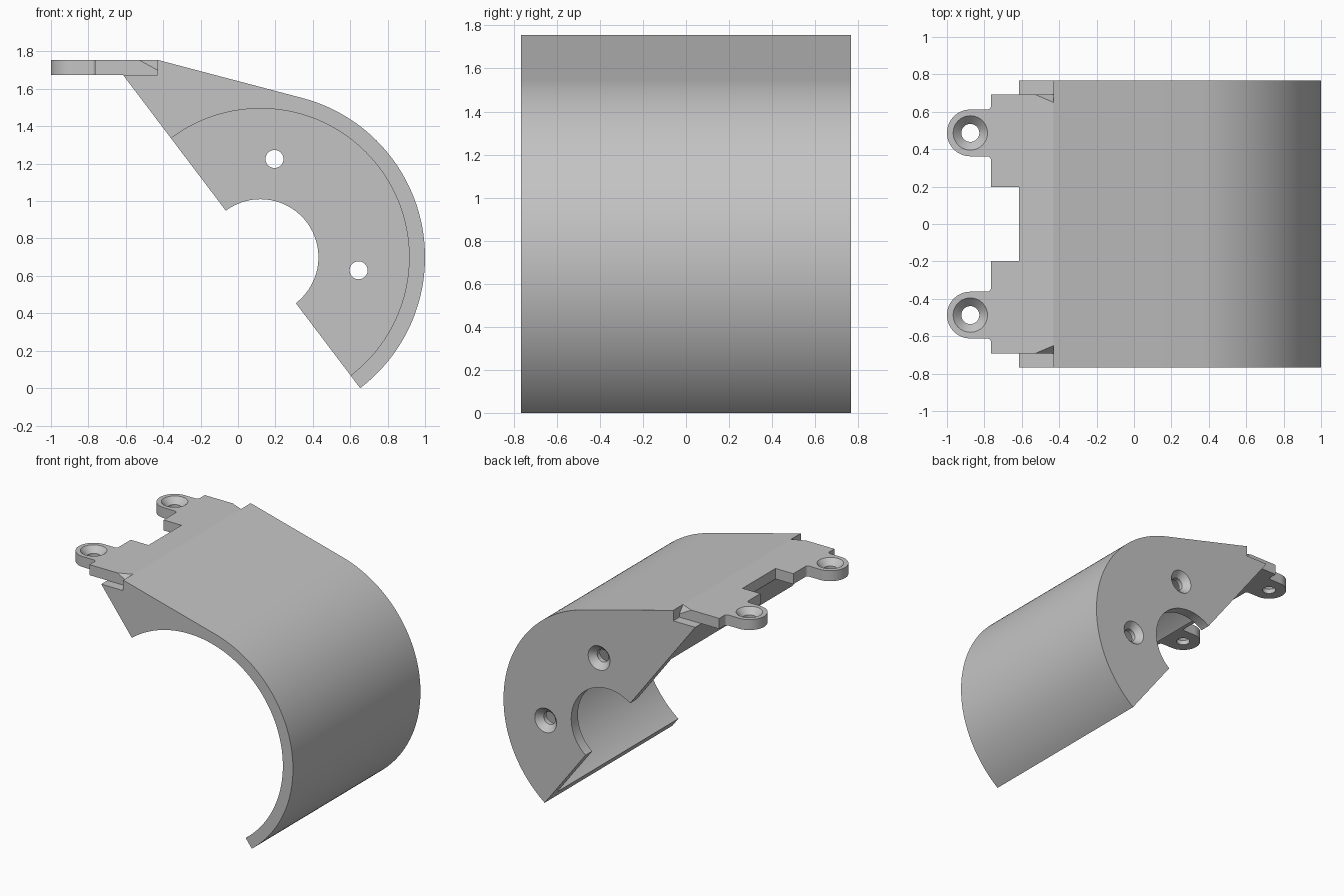
import bpy, bmesh, math
from mathutils import Matrix, Vector

cube = bpy.data.objects.get("Cube")
if cube:
    bpy.data.objects.remove(cube, do_unlink=True)

grey = bpy.data.materials.new("plain grey")
grey.use_nodes = True
grey.diffuse_color = (0.55, 0.55, 0.55, 1)
grey.node_tree.nodes["Principled BSDF"].inputs["Base Color"].default_value = (0.55, 0.55, 0.55, 1)

CX, CZ = 0.12, 0.70          # axis of the curved shell
R_OUT, R_IN, R_BORE = 0.88, 0.795, 0.31
HALF, WALL = 0.767, 0.08     # half length, end wall thickness
Z0, Z1 = 1.675, 1.755        # flange bottom and top


def arc(cx, cy, r, a0, a1, n):
    """Points along an arc, angles in degrees."""
    return [(cx + r * math.cos(math.radians(a0 + (a1 - a0) * i / n)),
             cy + r * math.sin(math.radians(a0 + (a1 - a0) * i / n))) for i in range(n + 1)]


def finish(name, bm):
    bmesh.ops.recalc_face_normals(bm, faces=bm.faces)
    mesh = bpy.data.meshes.new(name)
    bm.to_mesh(mesh)
    bm.free()
    mesh.materials.append(grey)
    obj = bpy.data.objects.new(name, mesh)
    bpy.context.collection.objects.link(obj)
    return obj


def prism(points, place, sweep):
    """Extrude a closed outline; place maps 2D points into space."""
    bm = bmesh.new()
    face = bm.faces.new([bm.verts.new(place(a, b)) for a, b in points])
    ext = bmesh.ops.extrude_face_region(bm, geom=[face])
    bmesh.ops.translate(bm, vec=sweep, verts=[v for v in ext["geom"] if isinstance(v, bmesh.types.BMVert)])
    return bm


def revolved(name, rings, matrix, n=40):
    """Solid of revolution from (radius, height) rings."""
    bm = bmesh.new()
    loops = [[bm.verts.new((x, y, h)) for x, y in arc(0, 0, r, 0, 360, n)[:-1]] for r, h in rings]
    for lo, hi in zip(loops, loops[1:]):
        for i in range(n):
            j = (i + 1) % n
            bm.faces.new((lo[i], lo[j], hi[j], hi[i]))
    bm.faces.new(loops[0][::-1])
    bm.faces.new(loops[-1])
    bm.transform(matrix)
    return finish(name, bm)


def cut(obj, cutters):
    bpy.context.view_layer.objects.active = obj
    for c in cutters:
        mod = obj.modifiers.new("cut", 'BOOLEAN')
        mod.operation, mod.solver, mod.object = 'DIFFERENCE', 'EXACT', c
        bpy.ops.object.modifier_apply(modifier=mod.name)
        bpy.data.objects.remove(c, do_unlink=True)


# Screw hole: straight bore opening into a cone at height 0
screw = [(0.048, -0.2), (0.048, -0.045), (0.092, 0), (0.092, 0.05)]
TO_BACK = Matrix.Rotation(math.radians(-90), 4, 'X')   # local z to +y

# Curved housing, closed at the back and open at the front
outline = [(-0.615, Z0), (-0.43, Z0), (-0.43, Z1)] + arc(CX, CZ, R_OUT, 75.3, -52.7, 72)
housing = finish("curved_housing", prism(outline, lambda x, z: (x, -HALF, z), (0, 2 * HALF, 0)))
axis = Matrix.Translation((CX, 0, CZ)) @ TO_BACK
cutters = [revolved("hollow_cutter", [(R_IN, -1), (R_IN, HALF - WALL)], axis, 160),
           revolved("bore_cutter", [(R_BORE, 0), (R_BORE, 1)], axis, 96)]
for x, z in [(0.195, 1.225), (0.645, 0.63)]:
    cutters.append(revolved("wall_screw_cutter", screw, Matrix.Translation((x, HALF, z)) @ TO_BACK))
cut(housing, cutters)

# Mounting flange with two rounded ears, mirrored front to back
EAR_X, EAR_Y, EAR_R, FIL = -0.875, 0.487, 0.125, 0.02
half = [(-0.43, 0.693), (-0.765, 0.693)]
half += arc(-0.785, EAR_Y + EAR_R + FIL, FIL, 0, -90, 6)
half += arc(EAR_X, EAR_Y, EAR_R, 90, 270, 32)
half += arc(-0.785, EAR_Y - EAR_R - FIL, FIL, 90, 0, 6)
half += [(-0.765, 0.198), (-0.615, 0.198)]
flange_bm = prism(half + [(x, -y) for x, y in reversed(half)],
                  lambda x, y: (x, y, Z0), (0, 0, Z1 - Z0))
# Small slanted corner nicks next to the housing
for s in (1, -1):
    a, b, c = (Vector(p) for p in ((-0.53, s * 0.693, Z1), (-0.43, s * 0.65, Z1), (-0.43, s * 0.693, 1.70)))
    normal = (b - a).cross(c - a)
    if normal.z < 0:
        normal.negate()
    res = bmesh.ops.bisect_plane(flange_bm, geom=flange_bm.verts[:] + flange_bm.edges[:] + flange_bm.faces[:],
                                 plane_co=a, plane_no=normal, dist=1e-5, clear_outer=True)
    bmesh.ops.holes_fill(flange_bm, edges=[e for e in flange_bm.edges if e.is_boundary])
flange = finish("mounting_flange", flange_bm)
cut(flange, [revolved("ear_screw_cutter", screw, Matrix.Translation((EAR_X, s * EAR_Y, Z1))) for s in (1, -1)])

# Smooth curves, sharp edges
bpy.ops.object.select_all(action='DESELECT')
for obj in (housing, flange):
    obj.select_set(True)
bpy.context.view_layer.objects.active = housing
bpy.ops.object.shade_smooth_by_angle(angle=math.radians(25))
